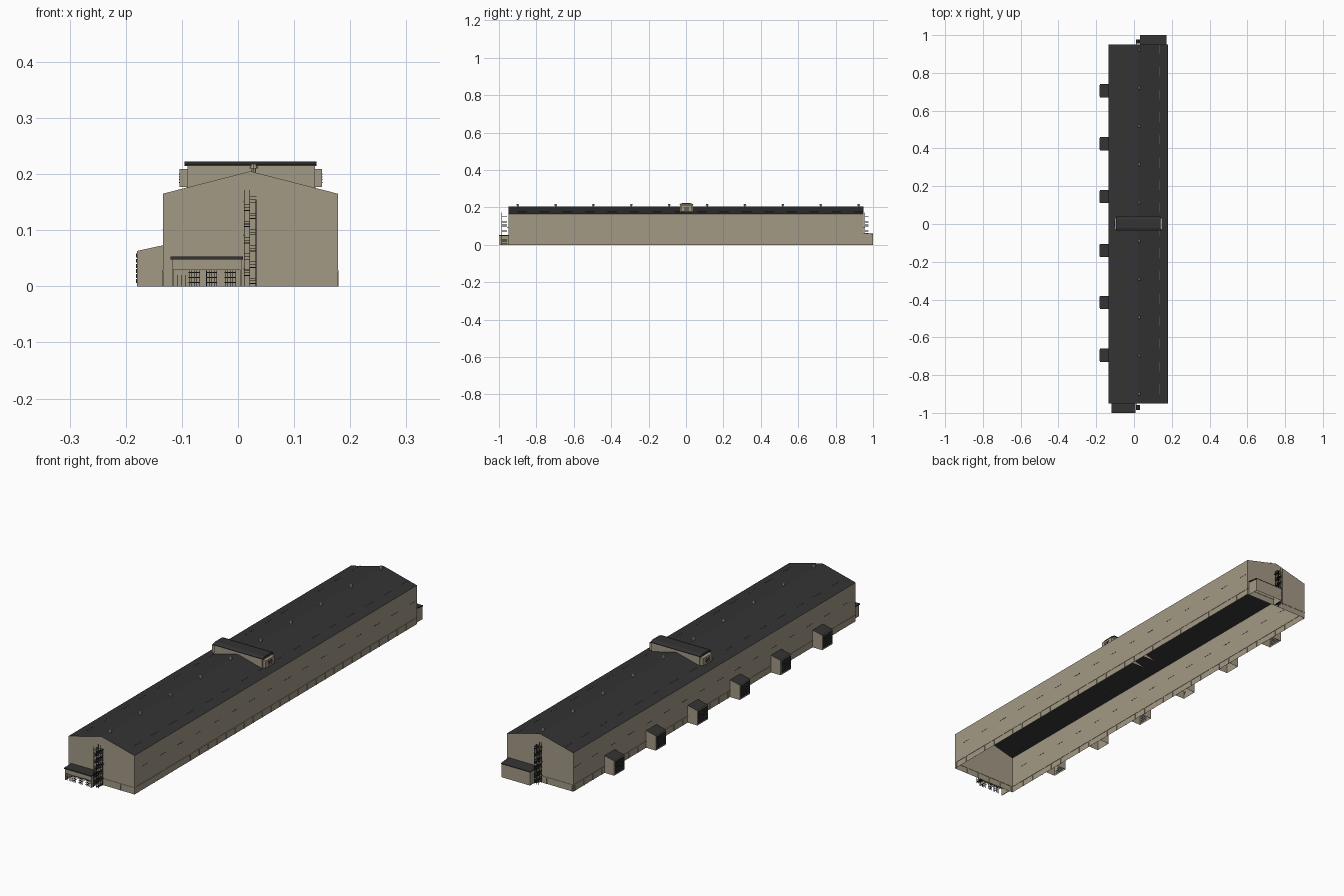
import bpy, bmesh
from mathutils import Vector

cube = bpy.data.objects.get("Cube")
if cube:
    bpy.data.objects.remove(cube, do_unlink=True)


def material(name, r, g, b):
    m = bpy.data.materials.new(name)
    m.use_nodes = True
    m.diffuse_color = (r, g, b, 1)
    m.node_tree.nodes["Principled BSDF"].inputs["Base Color"].default_value = (r, g, b, 1)
    return m


TAN = material("tan wall", .37, .32, .235)
ROOF = material("charcoal roof", .033, .033, .034)
METAL = material("dark metal", .022, .023, .026)
GREY = material("grey trim", .13, .13, .13)


def finish(name, bm, mats, rule=None):
    bmesh.ops.recalc_face_normals(bm, faces=bm.faces)
    if rule:
        for f in bm.faces:
            f.material_index = rule(f)
    me = bpy.data.meshes.new(name)
    bm.to_mesh(me)
    bm.free()
    for m in mats:
        me.materials.append(m)
    ob = bpy.data.objects.new(name, me)
    bpy.context.collection.objects.link(ob)
    return ob


def add_box(bm, x0, x1, y0, y1, z0, z1):
    verts = bmesh.ops.create_cube(bm, size=1)["verts"]
    for v in verts:
        v.co = Vector(((x0, x1)[v.co.x > 0], (y0, y1)[v.co.y > 0], (z0, z1)[v.co.z > 0]))


def boxes(name, mat, items):
    bm = bmesh.new()
    for b in items:
        add_box(bm, *b)
    return finish(name, bm, [mat])


def prism(name, profile, axis, a, b, mats, rule=None):
    """Extrude a profile along x or y, leaving the underside open."""
    bm = bmesh.new()
    place = (lambda p, t: (t, p[0], p[1])) if axis == "x" else (lambda p, t: (p[0], t, p[1]))
    rings = [[bm.verts.new(place(p, t)) for p in profile] for t in (a, b)]
    for r in rings:
        bm.faces.new(r)
    for i in range(len(profile) - 1):
        bm.faces.new((rings[0][i], rings[0][i + 1], rings[1][i + 1], rings[1][i]))
    return finish(name, bm, mats, rule)


def roof_rule(f):
    return 1 if f.normal.z > .15 else 0


# Main hall, open underneath
L, R, RIDGE, END = -.134, .178, .022, .95
EAVE, TOP = .165, .205
prism("main_hall", [(L, 0), (L, EAVE), (RIDGE, TOP), (R, EAVE), (R, 0)],
      "y", -END, END, [TAN, ROOF], roof_rule)


def roof_z(x):
    half = (R - RIDGE) if x > RIDGE else (RIDGE - L)
    return TOP - (TOP - EAVE) * abs(x - RIDGE) / half


# Base rails and posts round the walls
trim = []
T = .0015
for x in (L, R):
    trim.append((x - T, x + T, -END, END, .026, .029))
    for i in range(32):
        y = -.94 + i * 1.88 / 31
        trim.append((x - T, x + T, y - .0015, y + .0015, 0, .027))
for y in (-END, END):
    trim.append((L, R, y - T, y + T, .026, .029))
    for i in range(6):
        x = -.128 + i * .06
        trim.append((x - .0015, x + .0015, y - T, y + T, 0, .027))
boxes("base_rails", TAN, trim)

# Thin shadow-gap seams along the walls and roof
seams = []
for i in range(16):
    y = -.9 + i * .12
    for x in (L, R):
        seams.append((x - .0006, x + .0006, y, y + .04, .1, .1012))
boxes("wall_seams", METAL, seams)
guards = []
for i in range(16):
    y = -.9 + i * .12
    for x in (-.09, .137):
        guards.append((x - .001, x + .001, y, y + .05, roof_z(x) - .001, roof_z(x) + .001))
boxes("roof_guards", GREY, guards)

# Side sheds with sloping roofs and louvred outer faces
for n, y in enumerate((-.695, -.415, -.14, .145, .425, .705)):
    prism(f"side_shed_{n + 1}", [(-.18, 0), (-.18, .063), (L, .073), (L, 0)],
          "y", y - .035, y + .035, [TAN, ROOF], roof_rule)
    boxes(f"shed_louvres_{n + 1}", METAL,
          [(-.1815, -.18, y - .031, y + .031, z * .009 + .006, z * .009 + .013) for z in range(6)])

# Roof ventilators
for n in range(10):
    bm = bmesh.new()
    z = TOP
    y = -.9 + n * .2025
    for r1, r2, z0, z1 in ((.004, .004, z - .006, z + .007), (.008, .005, z + .005, z + .013)):
        made = bmesh.ops.create_cone(bm, cap_ends=True, segments=8, radius1=r1,
                                     radius2=r2, depth=z1 - z0)["verts"]
        bmesh.ops.translate(bm, verts=made, vec=(.028, y, (z0 + z1) / 2))
    finish(f"roof_ventilator_{n + 1}", bm, [TAN])

# Plant housing across the ridge, with a duct at each end
prism("plant_housing", [(-.033, .176), (-.033, .214), (-.02, .218), (.025, .218), (.038, .214), (.038, .176)],
      "x", -.09, .137, [TAN])
prism("plant_roof", [(-.035, .214), (-.035, .217), (-.02, .222), (.025, .222), (.04, .217), (.04, .214)],
      "x", -.095, .14, [ROOF])
for side, x0, x1 in (("right", -.104, -.09), ("left", .137, .15)):
    boxes(f"plant_duct_{side}", TAN, [(x0, x1, -.028, .033, .177, .209)])
    out = x0 if side == "right" else x1
    boxes(f"duct_grille_{side}", METAL,
          [(out - .0008, out + .0008, -.012, .017, .184 + i * .005, .186 + i * .005) for i in range(4)])

# Front shelter: fascia, side walls, roof slab and racks below
boxes("front_shelter", TAN, [(-.118, .007, -.997, -END, .03, .048),
                             (-.118, -.115, -.997, -END, 0, .03),
                             (.004, .007, -.997, -END, 0, .03)])
boxes("front_shelter_roof", ROOF, [(-.12, .009, -1, -END, .048, .053)])
racks = []
for cx in (-.078, -.047, -.014):
    for i in range(5):
        x = cx - .009 + i * .0045
        racks.append((x - .0006, x + .0006, -.994, -.993, 0, .028))
    for z in (.006, .015, .024):
        racks.append((cx - .01, cx + .01, -.9945, -.9935, z, z + .0012))
        racks.append((cx - .001, cx + .001, -.994, -.955, z, z + .0012))
for x in (-.108, -.1, -.093):
    racks.append((x - .0006, x + .0006, -.994, -.993, 0, .02))
boxes("front_racks", METAL, racks)

# Rear annex
prism("rear_annex", [(END, 0), (END, .06), (1, .055), (1, 0)], "x", .035, .17, [TAN])
prism("rear_annex_roof", [(END, .06), (END, .064), (1, .059), (1, .055)], "x", .033, .172, [ROOF])


# Caged escape ladders on both gables
def escape(name, s, near, far):
    def span(a, b):
        return min(s * a, s * b), max(s * a, s * b)
    parts = []
    w = .0007
    for x in (.011, .021, .032):
        for y in (near, far):
            top = .172 if x < .03 else .155
            parts.append((x - w, x + w, *span(y - w, y + w), 0, top))
    for i in range(11):
        z = .004 + i * .0145
        x0, x1 = (.011, .021) if i % 2 else (.021, .032)
        parts.append((x0, x1, *span(near, far), z, z + .0015))
        for rail in (.005, .01):
            parts.append((x0, x1, *span(far - w, far + w), z + rail, z + rail + .001))
            for x in (.011, .032):
                parts.append((x - w, x + w, *span(near, far), z + rail, z + rail + .001))
    for z in (.03, .09, .15):
        parts.append((.01, .012, *span(END, near), z, z + .002))
        parts.append((.031, .033, *span(END, near), z, z + .002))
    boxes(name, METAL, parts)


escape("front_escape_ladder", -1, .957, .985)
escape("rear_escape_ladder", 1, .955, .976)
